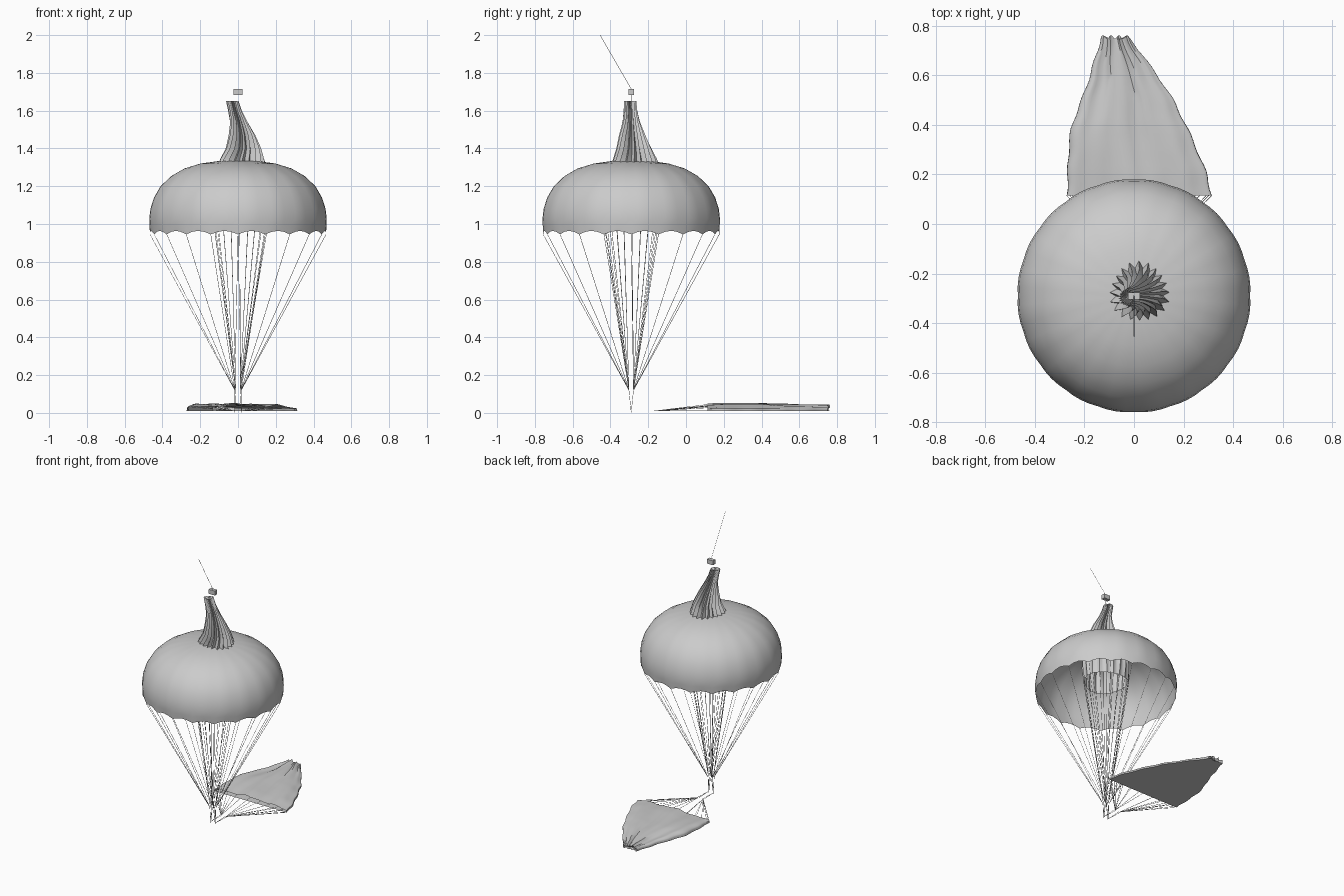
import bpy
from math import sin, cos, pi, radians
from mathutils import Vector

if "Cube" in bpy.data.objects:
    bpy.data.objects.remove(bpy.data.objects["Cube"])

GORES = 20
CY = -0.29          # y of the standing parachute axis


def make_mesh(name, verts, faces, smooth=None):
    me = bpy.data.meshes.new(name)
    me.from_pydata([tuple(v) for v in verts], [], faces)
    me.update()
    ob = bpy.data.objects.new(name, me)
    bpy.context.collection.objects.link(ob)
    if smooth:
        bpy.ops.object.select_all(action='DESELECT')
        ob.select_set(True)
        bpy.context.view_layer.objects.active = ob
        bpy.ops.object.shade_smooth_by_angle(angle=radians(smooth))
    return ob


def loft(name, rings, smooth, tip=None):
    """Skin equal closed rings, optionally closing the last one to a tip."""
    n = len(rings[0])
    verts = [v for ring in rings for v in ring]
    faces = []
    for j in range(len(rings) - 1):
        for i in range(n):
            k = (i + 1) % n
            faces.append((j * n + i, j * n + k, (j + 1) * n + k, (j + 1) * n + i))
    if tip:
        base = (len(rings) - 1) * n
        verts.append(tip)
        faces += [(base + i, base + (i + 1) % n, len(verts) - 1) for i in range(n)]
    return make_mesh(name, verts, faces, smooth)


def make_lines(name, segments, r=0.0012):
    """Thin square cords between pairs of points, in one object."""
    verts, faces = [], []
    for a, b in segments:
        a, b = Vector(a), Vector(b)
        d = (b - a).normalized()
        u = d.cross(Vector((0.3, 0.5, 0.8))).normalized() * r
        w = d.cross(u)
        s = len(verts)
        for p in (a, b):
            verts += [p + u, p + w, p - u, p - w]
        faces += [(s + i, s + (i + 1) % 4, s + 4 + (i + 1) % 4, s + 4 + i) for i in range(4)]
    make_mesh(name, verts, faces)


def interp(table, t):
    """Smooth interpolation in rows whose first entry is the key."""
    for a, b in zip(table, table[1:]):
        if t <= b[0] + 1e-9:
            f = (t - a[0]) / (b[0] - a[0])
            return [p + (q - p) * f for p, q in zip(a[1:], b[1:])]
    return list(table[-1][1:])


def rig(name, ends, spread=0.017, height=0.12):
    """Two pairs of risers, then a suspension line to each hem point."""
    segs = []
    for sx in (-1, 1):
        for sy in (-1, 1):
            segs.append(((sx * 0.018, CY, 0.001), (sx * spread, CY + sy * 0.012, height)))
    for e in ends:
        sx = 1 if e[0] >= 0 else -1
        sy = 1 if e[1] >= CY else -1
        segs.append(((sx * spread, CY + sy * 0.012, height), e))
    make_lines(name, segs)


# Inflated canopy: revolved dome with scalloped hem
profile = [(0.466, 0.945), (0.471, 0.99), (0.472, 1.03), (0.466, 1.08), (0.447, 1.14),
           (0.412, 1.2), (0.355, 1.254), (0.285, 1.294), (0.2, 1.32), (0.1, 1.334)]
SEG = GORES * 4
rings = []
for j, (r, z) in enumerate(profile):
    ring = []
    for i in range(SEG):
        a = 2 * pi * i / SEG
        arch = abs(sin(a * GORES / 2))
        lift = 0.019 * arch * max(0, 1 - j / 2)
        rr = r - 0.003 * (1 - arch) * (j > 0)
        ring.append((rr * cos(a), CY + rr * sin(a), z + lift))
    rings.append(ring)
loft("inflated_canopy", rings, 40, (0, CY, 1.337))
rig("inflated_lines", rings[0][::4])

# Streaming canopy: pleated sleeve; z, centre x, centre y, radius, pleat depth, twist
stream = [(1.04, 0.01, -0.285, 0.150, 0.05, 0.0), (1.14, 0.015, -0.28, 0.158, 0.08, 0.0),
          (1.24, 0.018, -0.278, 0.145, 0.14, 0.0), (1.33, 0.02, -0.275, 0.122, 0.22, 0.0),
          (1.40, 0.030, -0.28, 0.093, 0.27, 0.08), (1.47, 0.022, -0.288, 0.070, 0.3, 0.18),
          (1.54, 0.005, -0.292, 0.046, 0.3, 0.3), (1.60, -0.015, -0.295, 0.036, 0.3, 0.4),
          (1.65, -0.029, -0.297, 0.033, 0.35, 0.45)]
rings = []
for j in range(25):
    z = 1.04 + 0.61 * j / 24
    cx, cy, r, depth, twist = interp(stream, z)
    ring = []
    for i in range(SEG):
        a = 2 * pi * i / SEG
        rr = r * (1 - depth * abs(sin(a * GORES / 2)))
        rr *= 1 + 0.05 * sin(3 * a + 7 * z)
        b = a + twist + 0.3 * depth * sin(GORES * a) / 3
        ring.append((cx + rr * cos(b), cy + rr * sin(b), z))
    rings.append(ring)
loft("streaming_canopy", rings, 35, (-0.029, -0.297, 1.635))
rig("streaming_lines", rings[0][::4], 0.012)

# Collapsed canopy on the ground: flattened wrinkled tube; y, left x, right x, height
flat = [(0.11, -0.272, 0.315, 0.030), (0.2, -0.268, 0.295, 0.036), (0.3, -0.265, 0.255, 0.038),
        (0.4, -0.252, 0.21, 0.038), (0.5, -0.212, 0.16, 0.034), (0.6, -0.178, 0.095, 0.030),
        (0.7, -0.148, 0.02, 0.028), (0.76, -0.132, -0.018, 0.026)]
rings = []
for j in range(27):
    t = j / 26
    y = 0.115 + 0.64 * t
    left, right, h = interp(flat, y)
    ring = []
    for i in range(64):
        a = 2 * pi * i / 64
        u = (1 - cos(a)) / 2
        x = left + (right - left) * u
        if a < pi:      # upper cloth with folds fanning from the gathered end
            fold = 0.004 * sin(17 * u + 2 * t) + 0.003 * sin(31 * u - 3 * t + 1)
            fold += 0.008 * (abs(sin(26 * u)) - 0.5) * max(t - 0.35, 0.1 * (u < 0.5))
            fold += 0.007 * (1 - u) * sin(5 + 8 * t) * sin(9 * u)
            z = 0.012 + (h - 0.004 * u + fold) * sin(a) ** 0.4
        else:           # cloth lying on the ground
            z = 0.011
        wave = 0.006 * sin(9 * t * pi) * (1 - 2 * u) * 0.6
        ring.append((x + wave, y + 0.007 * sin(23 * u) * (t > 0.99), z))
    rings.append(ring)
loft("ground_canopy", rings, 35, (-0.075, 0.735, 0.02))

# Lines lying along the ground to the collapsed canopy
segs = []
for sx in (-1, 1):
    for sy in (-1, 1):
        segs.append(((sx * 0.02, CY, 0.01), (sx * 0.02 + sy * 0.006, -0.17, 0.01)))
mouth = rings[0]
for i in range(GORES):
    e = mouth[int(i * 64 / GORES)]
    sx = 1 if e[0] > 0.02 else -1
    segs.append(((sx * 0.02, -0.17, 0.01), e))
make_lines("ground_lines", segs)

# Pull block at the top with its cords
hx, hy, z0, z1 = 0.025, 0.014, 1.683, 1.715
v = [(x, CY + y, z) for z in (z0, z1) for x, y in ((-hx, -hy), (hx, -hy), (hx, hy), (-hx, hy))]
make_mesh("pull_block", v, [(3, 2, 1, 0), (4, 5, 6, 7), (0, 1, 5, 4),
                            (1, 2, 6, 5), (2, 3, 7, 6), (3, 0, 4, 7)])
make_lines("pull_cord", [((0, CY, z1), (0, -0.455, 2.0)), ((0, CY, z0), (0, CY, 1.335))])
